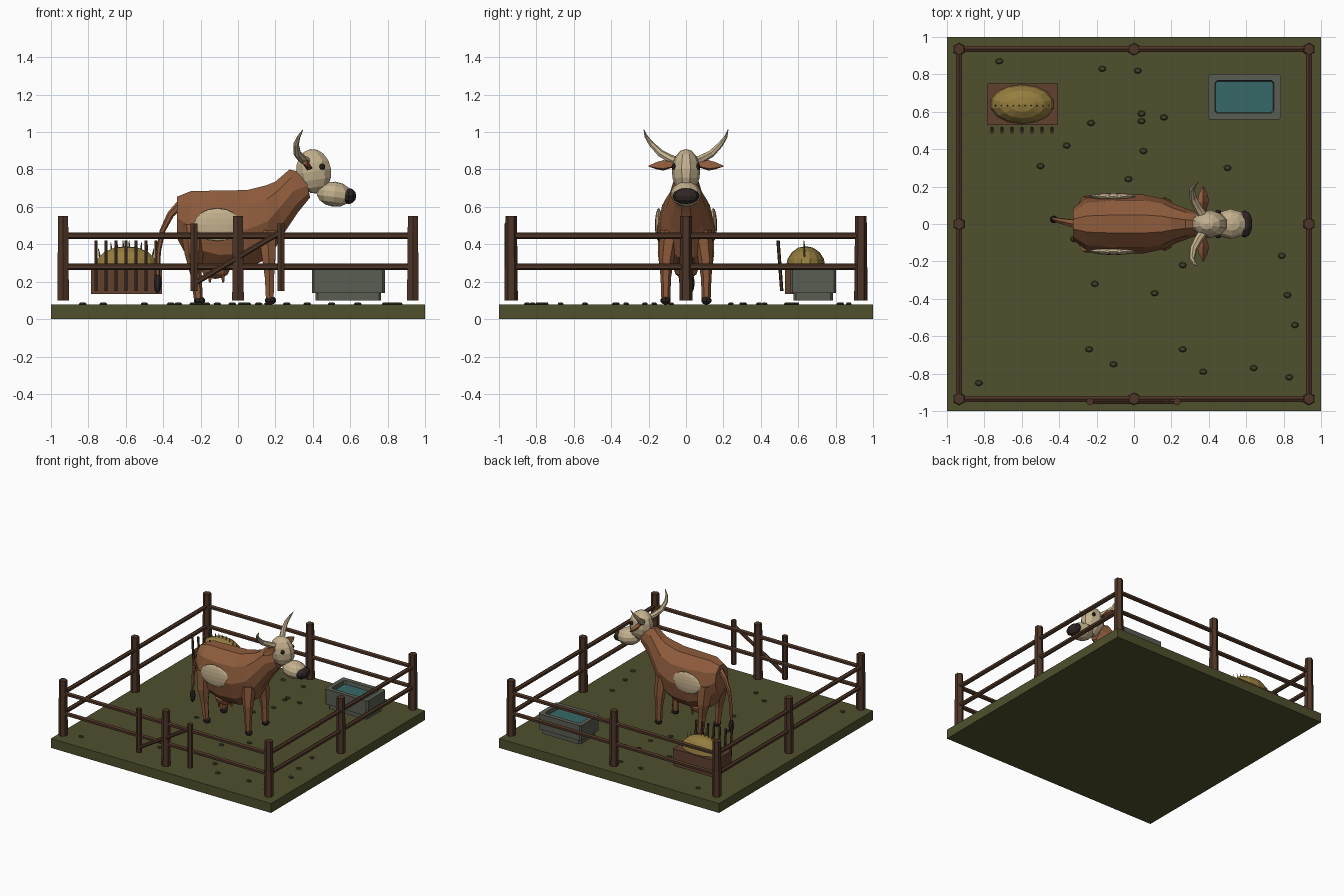
import bpy, bmesh, math
from mathutils import Vector, Matrix

if "Cube" in bpy.data.objects:
    bpy.data.objects.remove(bpy.data.objects["Cube"])


def material(name, r, g, b):
    m = bpy.data.materials.new(name)
    m.diffuse_color = (r, g, b, 1)
    m.use_nodes = True
    m.node_tree.nodes["Principled BSDF"].inputs["Base Color"].default_value = m.diffuse_color
    return m


GRASS = material("grass", .08, .08, .027)
PEBBLE = material("pebble", .055, .052, .022)
WOOD = material("fence wood", .075, .036, .02)
CRATE = material("feeder wood", .115, .053, .028)
HAY = material("hay", .30, .205, .05)
STONE = material("trough stone", .10, .11, .085)
WATER = material("water", .04, .14, .14)
HIDE = material("brown hide", .27, .105, .045)
CREAM = material("cream hide", .55, .44, .27)
DARK = material("dark hoof", .03, .02, .018)


def finish(name, bm, mat):
    bmesh.ops.recalc_face_normals(bm, faces=bm.faces[:])
    me = bpy.data.meshes.new(name)
    bm.to_mesh(me)
    bm.free()
    me.materials.append(mat)
    ob = bpy.data.objects.new(name, me)
    bpy.context.collection.objects.link(ob)
    return ob


def loft(name, rings, mat):
    """Skin a list of equal-sized point rings and cap both ends."""
    bm = bmesh.new()
    vs = [[bm.verts.new(p) for p in ring] for ring in rings]
    n = len(vs[0])
    for a, b in zip(vs, vs[1:]):
        for i in range(n):
            j = (i + 1) % n
            bm.faces.new((a[i], a[j], b[j], b[i]))
    bm.faces.new(vs[0])
    bm.faces.new(vs[-1])
    return finish(name, bm, mat)


def tube(name, pts, radii, mat, sides=6):
    """Tapered tube along a path."""
    pts = [Vector(p) for p in pts]
    chord = pts[-1] - pts[0]
    k = min(range(3), key=lambda i: abs(chord[i]))
    ref = Vector([float(i == k) for i in range(3)])
    rings = []
    for i, p in enumerate(pts):
        t = (pts[min(i + 1, len(pts) - 1)] - pts[max(i - 1, 0)]).normalized()
        u = t.cross(ref).normalized()
        v = t.cross(u)
        rings.append([p + radii[i] * (u * math.cos(a) + v * math.sin(a))
                      for a in (2 * math.pi * s / sides for s in range(sides))])
    return loft(name, rings, mat)


def blob(name, c, r, mat, seg=10, rows=7, tilt=0):
    """Low-poly ellipsoid, optionally tilted about y."""
    bm = bmesh.new()
    bmesh.ops.create_uvsphere(bm, u_segments=seg, v_segments=rows, radius=1)
    bm.transform(Matrix.Translation(c) @ Matrix.Rotation(tilt, 4, 'Y') @ Matrix.Diagonal((*r, 1)))
    return finish(name, bm, mat)


def box(name, lo, hi, mat):
    bm = bmesh.new()
    bmesh.ops.create_cube(bm, size=1)
    lo, hi = Vector(lo), Vector(hi)
    bm.transform(Matrix.Translation((lo + hi) / 2) @ Matrix.Diagonal((*(hi - lo), 1)))
    return finish(name, bm, mat)


# Ground slab and scattered pebbles
box("ground", (-1, -1, 0), (1, 1, .077), GRASS)
PEBBLES = [(-.72, .87), (-.17, .83), (.02, .82), (.04, .59), (.04, .55), (.16, .57), (-.23, .54),
           (-.36, .42), (.05, .39), (-.5, .31), (.5, .3), (-.03, .24), (-.32, -.08), (.26, -.22),
           (.79, -.17), (-.21, -.32), (.11, -.37), (.82, -.38), (.86, -.54), (-.24, -.67),
           (-.11, -.75), (.26, -.67), (.37, -.79), (.64, -.77), (.83, -.82), (-.83, -.85)]
for x, y in PEBBLES:
    blob("pebble", (x, y, .081), (.021, .016, .009), PEBBLE, 8, 4)

# Fence posts and rails
E = .935
for x in (-E, 0, E):
    for y in (-E, 0, E):
        if x or y:
            tube("fence_post", [(x, y, .1), (x, y, .552)], [.036, .031], WOOD)
for z in (.28, .445):
    for s in (-E, E):
        tube("fence_rail", [(-E, s, z), (E, s, z)], [.018, .018], WOOD)
        tube("fence_rail", [(s, -E, z), (s, E, z)], [.018, .018], WOOD)

# Gate in the front fence
for x in (-.235, .23):
    tube("gate_post", [(x, -.95, .15), (x, -.95, .51)], [.021, .021], WOOD)
tube("gate_brace", [(-.235, -.95, .19), (.235, -.95, .47)], [.015, .015], WOOD)

# Hay feeder
box("feeder_crate", (-.785, .53, .135), (-.405, .75, .275), CRATE)
blob("hay", (-.598, .64, .28), (.172, .105, .11), HAY, 14, 8)
for i in range(7):
    x = -.76 + i * .0535
    tube("feeder_slat", [(x, .512, .15), (x, .492, .42)], [.009, .009], WOOD)
for i in range(10):
    d = (i - 4.5) / 4.5
    top = .28 + .11 * math.sqrt(1 - (.8 * d) ** 2)
    x = -.598 + .138 * d
    tube("hay_straw", [(x, .635, top - .03), (x + .01 * d, .63, top + .03)], [.007, .002], HAY, 4)

# Water trough, with a stepped foot and an open basin
PROFILE = [(.175, .105, .1), (.175, .105, .14), (.195, .122, .14), (.195, .122, .265),
           (.158, .087, .265), (.15, .08, .2)]


def trough_ring(hx, hy, z):
    c = .012  # clipped corners
    pts = [(hx, hy - c), (hx - c, hy), (c - hx, hy), (-hx, hy - c),
           (-hx, c - hy), (c - hx, -hy), (hx - c, -hy), (hx, c - hy)]
    return [(.59 + x, .68 + y, z) for x, y in pts]


loft("trough", [trough_ring(*p) for p in PROFILE], STONE)
box("trough_water", (.437, .597, .228), (.743, .763, .235), WATER)

# Body and neck: top point (x, z), bottom point (x, z), half width
SECTIONS = [(-.325, .655, -.325, .43, .085), (-.25, .685, -.26, .31, .14),
            (-.1, .687, -.1, .262, .157), (.05, .69, .05, .27, .157),
            (.15, .715, .17, .33, .135), (.2, .735, .24, .45, .105),
            (.275, .8, .32, .57, .075), (.36, .78, .385, .65, .055)]


def body_ring(tx, tz, bx, bz, w, n=10):
    mid = Vector(((tx + bx) / 2, 0, (tz + bz) / 2))
    up = Vector(((tx - bx) / 2, 0, (tz - bz) / 2))
    angles = [2 * math.pi * (i + .5) / n for i in range(n)]
    k = math.cos(math.pi / n)
    return [mid + up * (math.cos(a) / k) + Vector((0, w * math.sin(a), 0)) for a in angles]


loft("body_and_neck", [body_ring(*s) for s in SECTIONS], HIDE)

# Head
blob("head", (.405, 0, .79), (.098, .076, .12), CREAM, 10, 8, -.15)
blob("muzzle", (.515, 0, .668), (.1, .082, .067), CREAM, 10, 7, .12)
blob("nose", (.592, 0, .658), (.042, .073, .043), DARK, 10, 6)

# Paired parts
for s in (-1, 1):
    blob("eye", (.45, s * .064, .815), (.016, .013, .017), DARK, 8, 6)
    tube("horn", [(.38, s * .03, .835), (.345, s * .08, .855), (.317, s * .135, .885),
                  (.31, s * .185, .935), (.325, s * .213, .975), (.347, s * .225, 1.012)],
         [.024, .023, .02, .015, .009, .002], CREAM, 7)
    # leaf-shaped ear
    loft("ear", [[(.37 + dx * w, s * y, .825 - (y - .06) * .05 + dz * h)
                  for dx, dz in ((1, -.6), (0, 1), (-1, .6), (0, -1))]
                 for y, w, h in ((.055, .012, .01), (.12, .03, .028), (.155, .025, .02),
                                 (.2, .003, .003))], HIDE)
    blob("flank_patch", (-.11, s * .146, .505), (.125, .02, .088), CREAM, 12, 8)
    # legs and hooves
    tube("front_leg", [(.155, s * .085, .47), (.165, s * .105, .32), (.168, s * .108, .22),
                       (.17, s * .108, .11)], [.055, .04, .028, .024], HIDE)
    tube("hind_leg", [(-.24, s * .085, .5), (-.235, s * .108, .35), (-.225, s * .11, .24),
                      (-.212, s * .11, .11)], [.07, .05, .03, .024], HIDE)
    for x in (.17, -.21):
        blob("hoof", (x + .004, s * .109, .1), (.031, .028, .023), DARK, 8, 5)

# Udder and teats
blob("udder", (-.12, 0, .265), (.08, .065, .05), HIDE, 10, 6)
for x in (-.15, -.08):
    for y in (-.03, .03):
        tube("teat", [(x, y, .25), (x, y, .195)], [.011, .007], HIDE)

# Tail with dark tuft
tube("tail", [(-.31, 0, .61), (-.36, .01, .56), (-.405, .02, .47), (-.425, .025, .36),
              (-.43, .025, .22)], [.024, .019, .015, .013, .011], HIDE)
blob("tail_tuft", (-.43, .025, .193), (.021, .021, .055), DARK, 7, 6)
